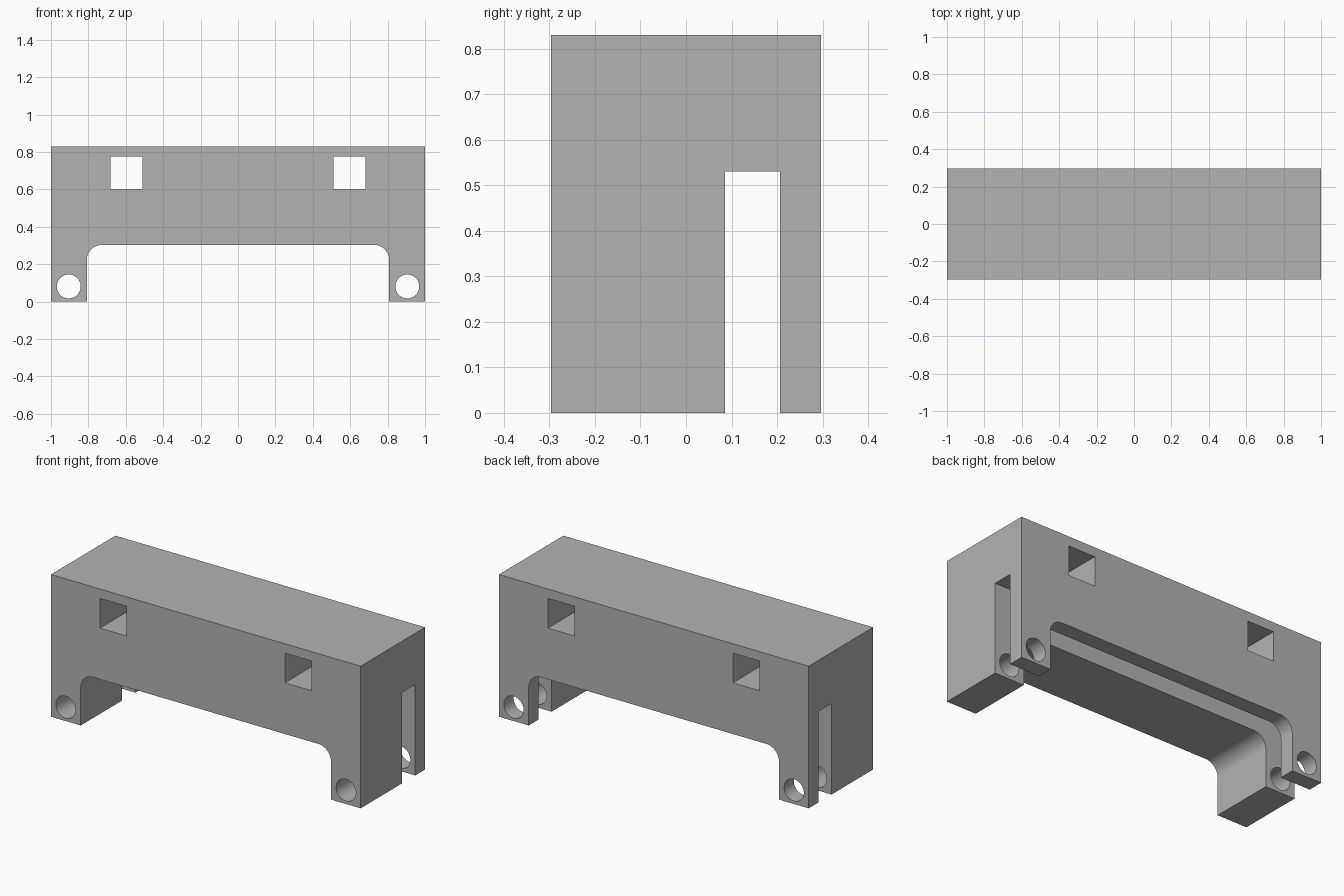
import bpy
import math

if "Cube" in bpy.data.objects:
    bpy.data.objects.remove(bpy.data.objects["Cube"], do_unlink=True)

HEIGHT = 0.83
FRONT, BACK = -0.297, 0.297


def prism(name, outline, y0, y1):
    """Extrude an (x, z) outline along y."""
    n = len(outline)
    verts = [(x, y, z) for y in (y0, y1) for x, z in outline]
    faces = [list(range(n)), list(range(2 * n - 1, n - 1, -1))]
    faces += [[i, i + n, (i + 1) % n + n, (i + 1) % n] for i in range(n)]
    mesh = bpy.data.meshes.new(name)
    mesh.from_pydata(verts, [], faces)
    obj = bpy.data.objects.new(name, mesh)
    bpy.context.collection.objects.link(obj)
    return obj


def rect(x0, x1, z0, z1):
    return [(x0, z0), (x1, z0), (x1, z1), (x0, z1)]


def arc(cx, cz, r, start, end, steps):
    angles = [math.radians(start + (end - start) * i / steps) for i in range(steps + 1)]
    return [(cx + r * math.cos(a), cz + r * math.sin(a)) for a in angles]


# Main block
body = prism("bracket_body", rect(-1, 1, 0, HEIGHT), FRONT, BACK)

# Wide underside opening with rounded upper corners
half, top, r = 0.808, 0.303, 0.08
opening = [(-half, -0.1), (half, -0.1)]
opening += arc(half - r, top - r, r, 0, 90, 12)
opening += arc(r - half, top - r, r, 90, 180, 12)
cutters = [prism("underside_cutter", opening, -0.5, 0.5)]

# Lengthwise slot behind the thick front section
cutters.append(prism("slot_cutter", rect(-1.2, 1.2, -0.1, 0.53), 0.086, 0.206))

# Square windows and round pin holes on both sides
for side in (-1, 1):
    x = side * 0.597
    cutters.append(prism("window_cutter", rect(x - 0.086, x + 0.086, 0.602, 0.775), -0.5, 0.5))
    hole = arc(side * 0.905, 0.081, 0.064, 0, 360, 48)[:-1]
    cutters.append(prism("pin_hole_cutter", hole, -0.5, 0.5))

bpy.ops.object.select_all(action="DESELECT")
body.select_set(True)
bpy.context.view_layer.objects.active = body
for cutter in cutters:
    mod = body.modifiers.new(cutter.name, "BOOLEAN")
    mod.operation = "DIFFERENCE"
    mod.solver = "EXACT"
    mod.object = cutter
    bpy.ops.object.modifier_apply(modifier=mod.name)
    bpy.data.objects.remove(cutter, do_unlink=True)

# Plain grey finish
grey = bpy.data.materials.new("grey")
grey.use_nodes = True
colour = (0.45, 0.45, 0.45, 1)
grey.diffuse_color = colour
grey.node_tree.nodes["Principled BSDF"].inputs["Base Color"].default_value = colour
body.data.materials.clear()
body.data.materials.append(grey)
bpy.ops.object.shade_smooth_by_angle(angle=math.radians(30))
